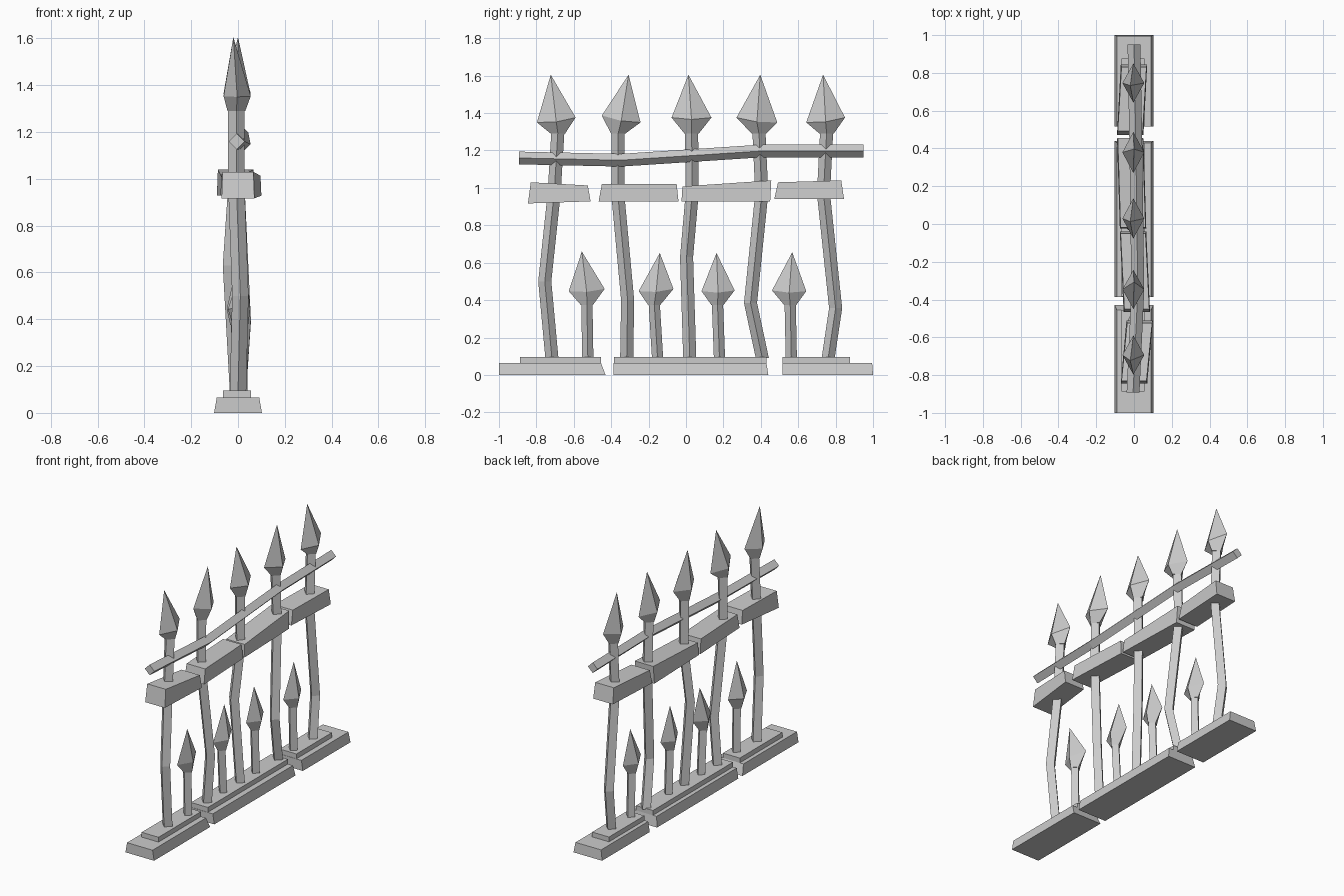
import bpy, bmesh


def loft(name, rings, tip=None):
    """Closed flat-faced mesh through a list of 4-point rings, with optional tip."""
    bm = bmesh.new()
    vs = [[bm.verts.new(p) for p in r] for r in rings]
    for a, b in zip(vs, vs[1:]):
        for i in range(4):
            j = (i + 1) % 4
            bm.faces.new((a[i], a[j], b[j], b[i]))
    bm.faces.new(vs[0][::-1])
    if tip:
        t = bm.verts.new(tip)
        for i in range(4):
            bm.faces.new((vs[-1][i], vs[-1][(i + 1) % 4], t))
    else:
        bm.faces.new(vs[-1])
    bmesh.ops.recalc_face_normals(bm, faces=bm.faces)
    me = bpy.data.meshes.new(name)
    bm.to_mesh(me)
    bm.free()
    ob = bpy.data.objects.new(name, me)
    bpy.context.collection.objects.link(ob)
    return ob


def diamond(x, y, z, rx, ry):
    return [(x + rx, y, z), (x, y + ry, z), (x - rx, y, z), (x, y - ry, z)]


def section(y, z0, z1, x0, x1, w0, w1, lean=0.0):
    """Cross-section of a block: x0/x1 centres and w0/w1 half widths, bottom/top."""
    return [(x0 - w0, y, z0), (x0 + w0, y, z0),
            (x1 + w1, y + lean, z1), (x1 - w1, y + lean, z1)]


def spear(name, path, r, left, right, tip, rx):
    """Bent diamond shaft with a four-sided, slightly tilted spearhead."""
    loft(name + "_shaft", [diamond(*p, r, r) for p in path])
    x, y, z = path[-1]
    cx, cy, cz = x * 0.5, (left[0] + right[0]) / 2, (left[1] + right[1]) / 2 - 0.01
    mid = [(cx + rx, cy, cz), (cx, right[0], right[1]),
           (cx - rx, cy, cz), (cx, left[0], left[1])]
    loft(name + "_head", [diamond(x, y, z - 0.01, r + 0.003, r + 0.003), mid], tip)


# Stone base: three broken segments, each with two tiers
for i, (b0, b1, t0, t1, u0, u1) in enumerate([
        (-1.0, -0.43, -1.0, -0.455, -0.888, -0.455),
        (-0.387, 0.44, -0.387, 0.43, -0.385, 0.43),
        (0.515, 1.0, 0.515, 0.995, 0.517, 0.877)]):
    loft(f"base_slab_{i}", [section(b0, 0, 0.065, 0, 0, 0.102, 0.091, t0 - b0),
                            section(b1, 0, 0.065, 0, 0, 0.102, 0.091, t1 - b1)])
    loft(f"base_step_{i}", [section(u0, 0.06, 0.096, -0.005, -0.005, 0.06, 0.06),
                            section(u1, 0.06, 0.096, -0.005, -0.005, 0.06, 0.06)])

# Tall bent posts: base y, bend (x, y, z), shoulder y, top y, head left/right/tip
for i, (yb, bend, ys, yt, le, ri, ty) in enumerate([
        (-0.717, (0.01, -0.755, 0.50), -0.705, -0.685, (-0.797, 1.35), (-0.59, 1.376), -0.723),
        (-0.317, (0.02, -0.312, 0.40), -0.365, -0.363, (-0.45, 1.387), (-0.243, 1.35), -0.307),
        (0.02, (-0.03, 0.003, 0.63), 0.033, 0.03, (-0.077, 1.376), (0.136, 1.376), 0.013),
        (0.408, (0.02, 0.345, 0.385), 0.405, 0.39, (0.27, 1.376), (0.488, 1.35), 0.397),
        (0.76, (-0.01, 0.80, 0.357), 0.735, 0.752, (0.643, 1.35), (0.85, 1.376), 0.733)]):
    path = [(0, yb, 0.09), bend, (-0.007, ys, 0.97), (-0.007, yt, 1.30)]
    spear(f"post_{i}", path, 0.035, le, ri, (-0.02 + 0.02 * (i % 2), ty, 1.605), 0.058)

# Short spikes between the posts
for i, (x, yb, yt, le, ri, tip) in enumerate([
        (0.01, -0.525, -0.53, (-0.627, 0.448), (-0.435, 0.46), (0.028, -0.557, 0.66)),
        (0.0, -0.152, -0.17, (-0.253, 0.448), (-0.067, 0.46), (0, -0.14, 0.652)),
        (0.0, 0.179, 0.168, (0.083, 0.448), (0.26, 0.452), (0, 0.163, 0.652)),
        (0.0, 0.563, 0.557, (0.46, 0.452), (0.643, 0.448), (0, 0.568, 0.656))]):
    spear(f"spike_{i}", [(x, yb, 0.09), (x, yt, 0.385)], 0.03, le, ri, tip, 0.048)

# Thick cross beam broken into four skewed blocks: y, lean, z bottom/top, x centre per end
for i, ends in enumerate([
        [(-0.845, 0.015, 0.917, 1.03, 0.0), (-0.51, -0.015, 0.928, 1.013, 0.03)],
        [(-0.467, 0.017, 0.928, 1.02, 0.015), (-0.04, -0.01, 0.928, 1.02, -0.005)],
        [(-0.024, 0.005, 0.928, 1.008, -0.005), (0.45, 0.006, 0.928, 1.04, -0.02)],
        [(0.472, 0.02, 0.94, 1.03, -0.02), (0.845, -0.015, 0.94, 1.04, 0.0)]]):
    loft(f"beam_block_{i}", [section(y, z0, z1, x, x, 0.07, 0.066, l)
                             for y, l, z0, z1, x in ends])

# Thin bent upper rail with a diamond section
r = 0.034
loft("upper_rail", [[(x + r, y, z), (x, y, z + r), (x - r, y, z), (x, y, z - r)]
                    for x, y, z in [(-0.005, -0.893, 1.16), (0.02, -0.35, 1.148),
                                    (0.01, 0.4, 1.197), (0.0, 0.95, 1.197)]])
